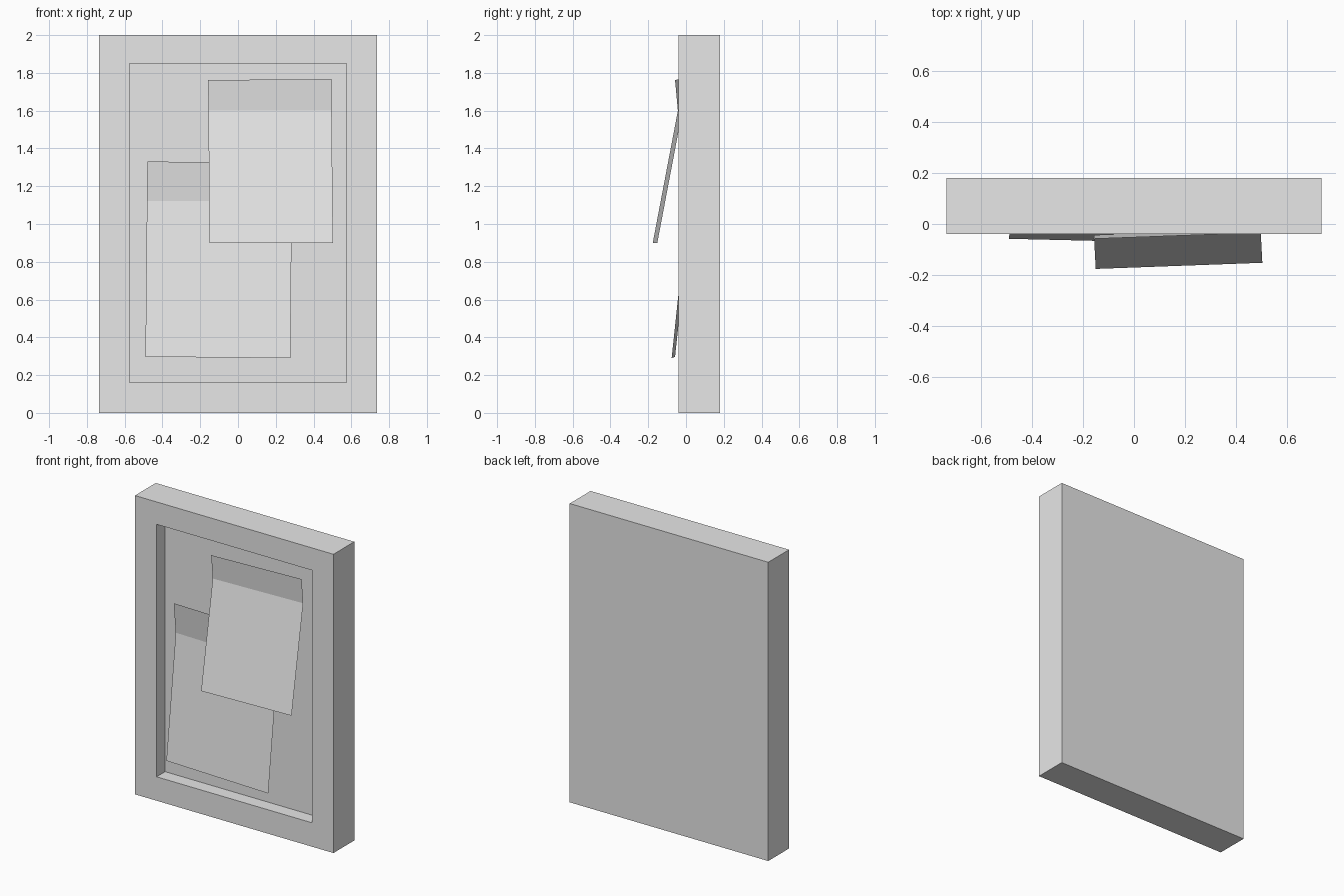
import bpy
import bmesh

cube = bpy.data.objects.get("Cube")
if cube:
    bpy.data.objects.remove(cube, do_unlink=True)

grey = bpy.data.materials.new("light_grey")
grey.use_nodes = True
grey.diffuse_color = (0.8, 0.8, 0.8, 1)
grey.node_tree.nodes["Principled BSDF"].inputs["Base Color"].default_value = (0.8, 0.8, 0.8, 1)


def add_object(name, bm):
    mesh = bpy.data.meshes.new(name)
    bm.to_mesh(mesh)
    bm.free()
    mesh.materials.append(grey)
    obj = bpy.data.objects.new(name, mesh)
    bpy.context.collection.objects.link(obj)
    return obj


def loop(bm, half_width, y, bottom, top):
    corners = [(-half_width, bottom), (half_width, bottom), (half_width, top), (-half_width, top)]
    return [bm.verts.new((x, y, z)) for x, z in corners]


def board():
    # Rectangular loops run from the back, around the rim, into the recess
    bm = bmesh.new()
    loops = [
        loop(bm, 0.735, 0.18, 0, 2),
        loop(bm, 0.735, -0.04, 0, 2),
        loop(bm, 0.575, -0.04, 0.16, 1.85),
        loop(bm, 0.575, 0.05, 0.16, 1.85),
    ]
    for a, b in zip(loops, loops[1:]):
        for i in range(4):
            j = (i + 1) % 4
            bm.faces.new((a[i], a[j], b[j], b[i]))
    bm.faces.new(loops[0])
    bm.faces.new(loops[-1])
    bmesh.ops.recalc_face_normals(bm, faces=bm.faces)
    return add_object("notice_board", bm)


def sheet(name, rows):
    # Each row is a left and a right point, from the bottom edge to the top edge
    bm = bmesh.new()
    pairs = [[bm.verts.new(p) for p in row] for row in rows]
    for low, high in zip(pairs, pairs[1:]):
        bm.faces.new((low[0], low[1], high[1], high[0]))
    return add_object(name, bm)


board()

# Creased sheets: the lower part hangs forward, the top edge curls out
sheet("upper_paper", [
    ((-0.15, -0.176, 0.90), (0.503, -0.152, 0.90)),
    ((-0.157, -0.043, 1.60), (0.496, -0.019, 1.60)),
    ((-0.158, -0.058, 1.762), (0.495, -0.034, 1.767)),
])
sheet("lower_paper", [
    ((-0.49, -0.058, 0.297), (0.277, -0.076, 0.29)),
    ((-0.482, 0.03, 1.123), (0.285, 0.012, 1.12)),
    ((-0.48, 0.006, 1.33), (0.287, -0.012, 1.327)),
])
